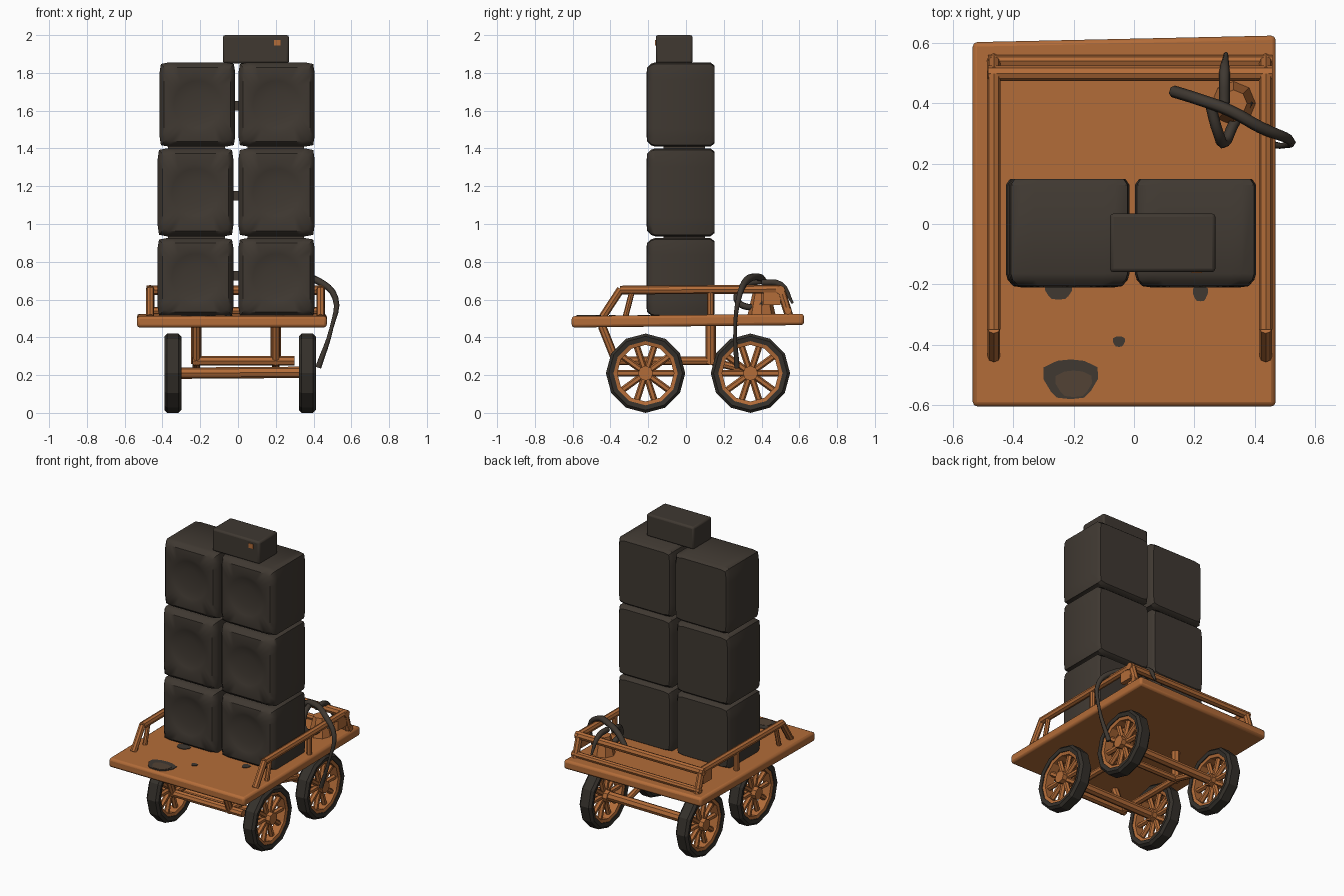
import bpy, bmesh, math
from mathutils import Vector, Matrix

if "Cube" in bpy.data.objects:
    bpy.data.objects.remove(bpy.data.objects["Cube"])

def material(name, rgb):
    m = bpy.data.materials.new(name)
    m.diffuse_color = (*rgb, 1)
    m.use_nodes = True
    m.node_tree.nodes["Principled BSDF"].inputs["Base Color"].default_value = m.diffuse_color
    return m

ORANGE = material("rusty orange", (0.45, 0.15, 0.04))
DARK = material("charcoal brown", (0.050, 0.040, 0.031))
TIRE = material("tire black", (0.035, 0.030, 0.024))
STAIN = material("grey stain", (0.085, 0.055, 0.035))

def finish(bm, name, mat, bevel=0.0, smooth=False):
    bmesh.ops.recalc_face_normals(bm, faces=bm.faces)
    me = bpy.data.meshes.new(name)
    bm.to_mesh(me)
    bm.free()
    ob = bpy.data.objects.new(name, me)
    bpy.context.collection.objects.link(ob)
    me.materials.append(mat)
    if bevel:
        b = ob.modifiers.new("bevel", 'BEVEL')
        b.width, b.segments = bevel, 2
    if smooth:
        bpy.context.view_layer.objects.active = ob
        ob.select_set(True)
        bpy.ops.object.shade_smooth_by_angle(angle=math.radians(40))
        ob.select_set(False)
    return ob

def box(name, lo, hi, mat, bevel=0.0):
    lo, hi = Vector(lo), Vector(hi)
    bm = bmesh.new()
    bmesh.ops.create_cube(bm, size=1, matrix=Matrix.Translation((lo + hi) / 2)
                          @ Matrix.Diagonal((*(hi - lo), 1)))
    return finish(bm, name, mat, bevel, bevel > 0)

def bar(name, a, b, w, mat=ORANGE, sides=8):
    """Round bar of diameter w from a to b."""
    a, b = Vector(a), Vector(b)
    rot = (b - a).to_track_quat('Z', 'Y').to_matrix().to_4x4()
    bm = bmesh.new()
    bmesh.ops.create_cone(bm, cap_ends=True, segments=sides, radius1=w / 2, radius2=w / 2,
                          depth=(b - a).length, matrix=Matrix.Translation((a + b) / 2) @ rot)
    return finish(bm, name, mat, smooth=True)

def loft(name, rings, mat, closed=False, smooth=True):
    """Skin a list of equal-length point rings."""
    bm = bmesh.new()
    vs = [[bm.verts.new(p) for p in r] for r in rings]
    n = len(vs[0])
    for k in range(len(vs) if closed else len(vs) - 1):
        r, s = vs[k], vs[(k + 1) % len(vs)]
        for i in range(n):
            bm.faces.new((r[i], r[(i + 1) % n], s[(i + 1) % n], s[i]))
    if not closed:
        bm.faces.new(vs[0])
        bm.faces.new(vs[-1])
    return finish(bm, name, mat, smooth=smooth)

# Loudspeaker cabinet: rounded box with a raised front and shallow cone
def cabinet(name, x0, x1, z0, z1, y0, y1):
    cx, cz, hx, hz = (x0 + x1) / 2, (z0 + z1) / 2, (x1 - x0) / 2, (z1 - z0) / 2
    def ring(scale, y, power, round_r=None):
        pts = []
        for i in range(48):
            a = math.tau * i / 48
            c, s = math.cos(a), math.sin(a)
            r = scale * (abs(c) ** power + abs(s) ** power) ** (-1 / power)
            px, pz = (round_r, round_r) if round_r else (hx * r, hz * r)
            pts.append((cx + px * c, y, cz + pz * s))
        return pts
    loft(name, [ring(0.93, y1, 20), ring(1, y1 - 0.02, 20), ring(1, y0 + 0.045, 20),
                ring(0.97, y0 + 0.025, 20), ring(0.88, y0 + 0.004, 12), ring(0, y0, 2, 0.15),
                ring(0, y0 + 0.008, 2, 0.125), ring(0, y0 + 0.018, 2, 0.07)], DARK)

for tag, z0, z1 in (("bottom", 0.51, 0.925), ("middle", 0.935, 1.40), ("top", 1.41, 1.855)):
    dx = 0.01 if tag == "top" else 0
    cabinet(tag + "_left_speaker", -0.425 + dx, -0.025 + dx, z0, z1, -0.21, 0.15)
    cabinet(tag + "_right_speaker", 0.003, 0.405, z0, z1, -0.21, 0.15)
    box(tag + "_speaker_link", (-0.03, -0.03, z0 + 0.19), (0.01, 0.03, z0 + 0.24), DARK)
for z in (0.93, 1.405):
    for x in (-0.22, 0.2):
        box("speaker_foot", (x - 0.15, -0.12, z - 0.02), (x + 0.15, 0.1, z + 0.02), DARK)
# Small box on top of the stack
box("top_box", (-0.08, -0.16, 1.85), (0.27, 0.035, 2.0), DARK, 0.012)
box("top_box_rust_mark", (0.19, -0.163, 1.945), (0.225, -0.15, 1.975), ORANGE)

# Deck, slightly out of square and rising to the back
deck = box("deck", (-0.535, -0.605, 0.452), (0.47, 0.615, 0.512), ORANGE, 0.015)
for v in deck.data.vertices:
    if v.co.y > 0:
        v.co.z += 0.013
        v.co.y += 0.01 if v.co.x > 0 else -0.012

# Stains on the deck
def stain(name, x, y, rx, ry, mat, z):
    pts = [(x + rx * (1 + 0.15 * math.sin(3 * a)) * math.cos(a),
            y + ry * (1 + 0.12 * math.cos(2 * a)) * math.sin(a))
           for a in (math.tau * i / 12 for i in range(12))]
    loft(name, [[(p, q, z - 0.008) for p, q in pts], [(p, q, z) for p, q in pts]], mat, smooth=False)

stain("front_stain", -0.21, -0.515, 0.09, 0.075, DARK, 0.517)
stain("front_stain_centre", -0.2, -0.53, 0.06, 0.05, STAIN, 0.519)
stain("small_stain", -0.05, -0.39, 0.02, 0.02, DARK, 0.518)
stain("left_stain", -0.25, -0.22, 0.045, 0.035, DARK, 0.519)
stain("right_stain", 0.22, -0.23, 0.025, 0.03, DARK, 0.519)

# Guard rails round three sides
for side, x in (("left", -0.465), ("right", 0.437)):
    bar(side + "_rail", (x, -0.35, 0.65), (x, 0.5, 0.655), 0.046)
    bar(side + "_rail_front_slope", (x, -0.345, 0.655), (x, -0.44, 0.51), 0.042)
    bar(side + "_rail_front_post", (x, -0.285, 0.645), (x, -0.32, 0.51), 0.03)
    bar(side + "_rail_middle_post", (x, 0.13, 0.645), (x, 0.13, 0.51), 0.035)
    bar(side + "_rail_back_post", (x, 0.5, 0.66), (x, 0.545, 0.515), 0.045)
    box(side + "_rail_bracket", (x - 0.015, 0.41, 0.57), (x + 0.015, 0.5, 0.65), ORANGE)
bar("back_rail", (-0.485, 0.5, 0.65), (0.46, 0.5, 0.65), 0.05)
bar("back_lower_rail", (-0.485, 0.54, 0.54), (0.46, 0.54, 0.54), 0.04)

# Wheels: tire, rim, hub and spokes
def revolve(name, profile, x, y, z, mat, n=12):
    """Spin (offset, radius) points round the wheel axis."""
    loft(name, [[(x + o, y + r * math.sin(a), z - r * math.cos(a)) for o, r in profile]
                for a in (math.tau * i / n for i in range(n))], mat, closed=True, smooth=False)

for row, y in (("front", -0.214), ("back", 0.341)):
    for side, x in (("left", -0.345), ("right", 0.367)):
        tag, z = row + "_" + side, 0.21
        revolve(tag + "_tire", [(-0.045, 0.195), (-0.03, 0.21), (0.03, 0.21), (0.045, 0.195),
                                (0.04, 0.17), (-0.04, 0.17)], x, y, z, TIRE)
        revolve(tag + "_rim", [(-0.036, 0.175), (0.036, 0.175), (0.03, 0.15), (-0.03, 0.15)],
                x, y, z, ORANGE)
        bar(tag + "_hub", (x - 0.045, y, z), (x + 0.045, y, z), 0.08)
        for k in range(10):
            a = math.tau * (k + 0.5) / 10
            d = Vector((0, math.sin(a), math.cos(a)))
            c = Vector((x, y, z))
            bar(tag + "_spoke", c + d * 0.025, c + d * 0.16, 0.034, sides=6)
    bar(row + "_axle", (-0.35, y, 0.21), (0.37, y, 0.215), 0.06)

# Undercarriage frame
for side, x in (("left", -0.22), ("right", 0.2)):
    bar(side + "_beam", (x, -0.37, 0.275), (x, 0.14, 0.275), 0.045)
    bar(side + "_front_strut", (x, -0.445, 0.46), (x, -0.365, 0.26), 0.045)
    bar(side + "_back_strut", (x, 0.13, 0.26), (x, 0.13, 0.47), 0.055)
    bar(side + "_axle_brace", (x, 0.13, 0.275), (x, 0.341, 0.22), 0.04)
bar("front_cross_bar", (-0.24, -0.37, 0.275), (0.3, -0.37, 0.275), 0.05)
bar("back_cross_bar", (-0.24, 0.13, 0.275), (0.22, 0.13, 0.275), 0.045)

# Loose cables and the spool at the back right corner
def cable(name, pts, r):
    cu = bpy.data.curves.new(name, 'CURVE')
    cu.dimensions, cu.bevel_depth, cu.bevel_resolution, cu.resolution_u = '3D', 1.0, 1, 4
    cu.use_fill_caps = True
    sp = cu.splines.new('BEZIER')
    sp.bezier_points.add(len(pts) - 1)
    for p, (x, y, z, k) in zip(sp.bezier_points, pts):
        p.co, p.radius = (x, y, z), r * k
        p.handle_left_type = p.handle_right_type = 'AUTO'
    cu.materials.append(DARK)
    bpy.context.collection.objects.link(bpy.data.objects.new(name, cu))

cable("main_cable", [(0.13, 0.44, 0.61, 1), (0.21, 0.415, 0.69, 1), (0.32, 0.375, 0.72, 1),
                     (0.42, 0.32, 0.70, 1), (0.515, 0.28, 0.61, 0.8), (0.495, 0.26, 0.45, 0.5),
                     (0.425, 0.27, 0.24, 0.8)], 0.02)
cable("cable_loop", [(0.25, 0.41, 0.70, 1), (0.28, 0.3, 0.67, 1), (0.3, 0.27, 0.6, 1),
                     (0.33, 0.33, 0.56, 1), (0.38, 0.41, 0.58, 1)], 0.018)
cable("cable_end", [(0.3, 0.4, 0.69, 1), (0.3, 0.5, 0.68, 1), (0.305, 0.565, 0.58, 0.4)], 0.018)
bm = bmesh.new()
bmesh.ops.create_cone(bm, cap_ends=True, segments=8, radius1=0.075, radius2=0.045, depth=0.13,
                      matrix=Matrix.Translation((0.33, 0.4, 0.58)))
finish(bm, "cable_spool", ORANGE)
